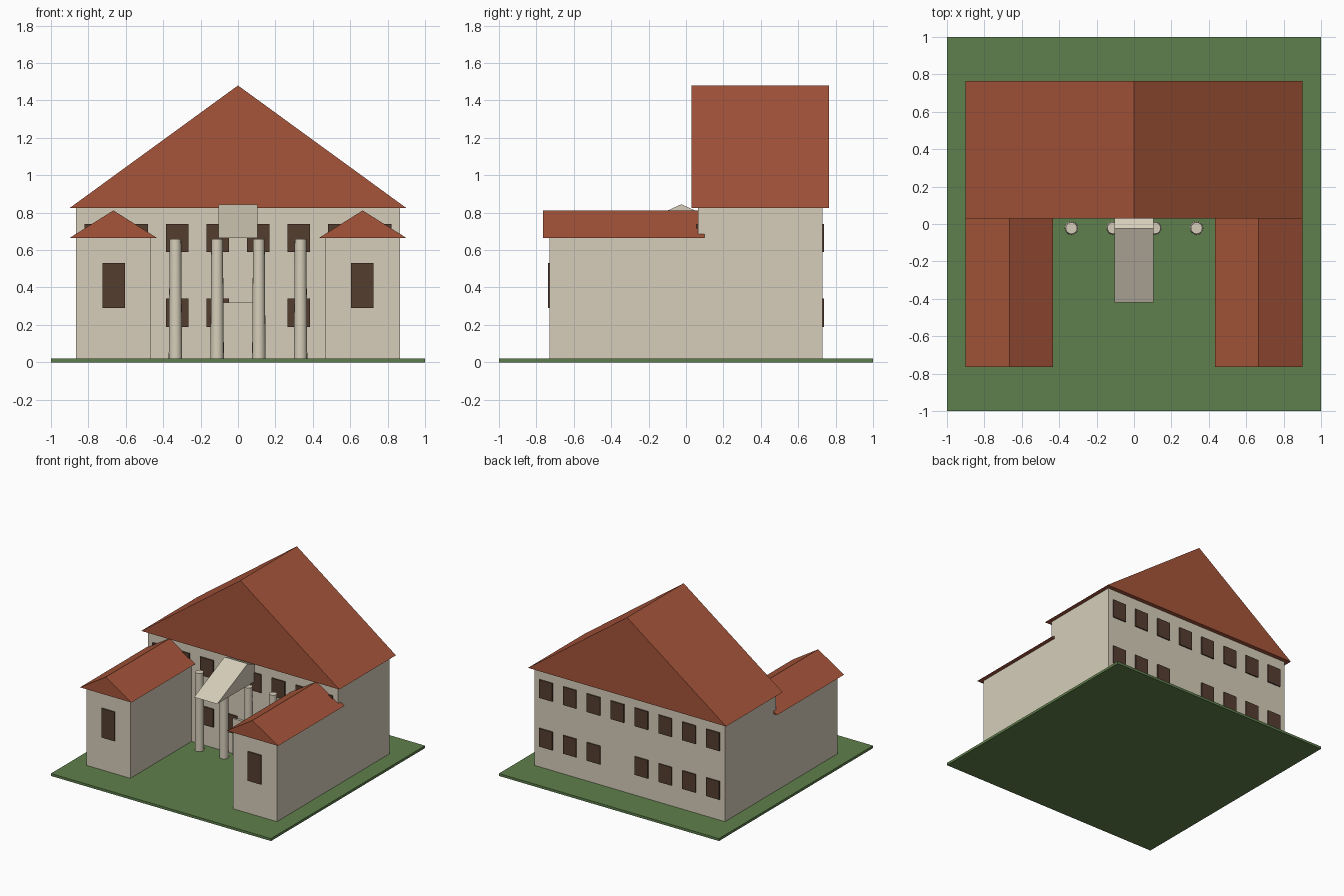
import bpy, bmesh
from mathutils import Vector

cube = bpy.data.objects.get("Cube")
if cube:
    bpy.data.objects.remove(cube, do_unlink=True)


def material(name, rgb):
    """Make a flat material from an sRGB colour in 0-255."""
    lin = [((c / 255 + 0.055) / 1.055) ** 2.4 for c in rgb] + [1]
    m = bpy.data.materials.new(name)
    m.diffuse_color = lin
    m.use_nodes = True
    node = next(n for n in m.node_tree.nodes if n.type == 'BSDF_PRINCIPLED')
    node.inputs["Base Color"].default_value = lin
    return m


STONE = material("pale_stone", (214, 206, 186))
TILE = material("red_roof_tile", (166, 85, 58))
GRASS = material("grass_green", (95, 127, 76))
GLASS = material("dark_brown_window", (85, 61, 48))


def finish(name, bm, mat):
    bmesh.ops.recalc_face_normals(bm, faces=bm.faces)
    me = bpy.data.meshes.new(name)
    bm.to_mesh(me)
    bm.free()
    me.materials.append(mat)
    ob = bpy.data.objects.new(name, me)
    bpy.context.collection.objects.link(ob)
    return ob


def add_box(bm, x, y, z):
    """Add a box from three (low, high) ranges."""
    verts = bmesh.ops.create_cube(bm, size=1)["verts"]
    for v in verts:
        v.co = Vector([(a + b) / 2 + c * (b - a) for (a, b), c in zip((x, y, z), v.co)])


def box(name, mat, x, y, z):
    bm = bmesh.new()
    add_box(bm, x, y, z)
    return finish(name, bm, mat)


def gable(name, mat, x, y, z, ridge="y"):
    """Triangular roof prism whose ridge runs along x or y."""
    bm = bmesh.new()
    (l, r), (n, f) = (x, y) if ridge == "y" else (y, x)
    profile = [(l, z[0]), (r, z[0]), ((l + r) / 2, z[1])]
    ends = []
    for d in (n, f):
        ends.append([bm.verts.new((s, d, h) if ridge == "y" else (d, s, h)) for s, h in profile])
        bm.faces.new(ends[-1])
    for i in range(3):
        j = (i + 1) % 3
        bm.faces.new((ends[0][i], ends[0][j], ends[1][j], ends[1][i]))
    return finish(name, bm, mat)


# Lawn and main block
box("lawn", GRASS, (-1, 1), (-1, 1), (0, 0.02))
box("main_block", STONE, (-0.865, 0.865), (0.065, 0.73), (0.02, 0.825))
gable("main_roof", TILE, (-0.9, 0.9), (0.03, 0.765), (0.825, 1.48))

# Two front wings
for side, s in (("left", 1), ("right", -1)):
    def span(a, b):
        return tuple(sorted((s * a, s * b)))
    box(side + "_wing", STONE, span(0.467, 0.865), (-0.73, 0.066), (0.02, 0.665))
    gable(side + "_wing_roof", TILE, span(0.433, 0.9), (-0.765, 0.1), (0.665, 0.812))
    box(side + "_wing_window", GLASS, span(0.605, 0.725), (-0.739, -0.729), (0.29, 0.53))

# Window rows on the front and back of the main block
SPACING = 0.217
for wall, y in (("front", (0.056, 0.066)), ("back", (0.729, 0.739))):
    for floor, z in (("lower", (0.19, 0.34)), ("upper", (0.59, 0.74))):
        bm = bmesh.new()
        for i in range(8):
            x = (i - 3.5) * SPACING
            if floor == "lower" and (i == 4 or (wall == "front" and abs(x) > 0.5)):
                continue
            add_box(bm, (x - 0.06, x + 0.06), y, z)
        finish(f"{wall}_{floor}_windows", bm, GLASS)

# Entrance: door block, pitched canopy and columns
box("entrance_door", STONE, (-0.08, 0.08), (0.045, 0.07), (0.02, 0.32))
gable("entrance_canopy", STONE, (-0.105, 0.105), (-0.42, 0.37), (0.665, 0.845), ridge="x")
for i in range(4):
    bpy.ops.mesh.primitive_cone_add(vertices=16, radius1=0.036, radius2=0.031, depth=0.64,
                                    location=((i - 1.5) * 0.223, -0.022, 0.34))
    column = bpy.context.object
    column.name = f"column_{i + 1}"
    column.data.materials.append(STONE)
    bpy.ops.object.shade_smooth_by_angle()
